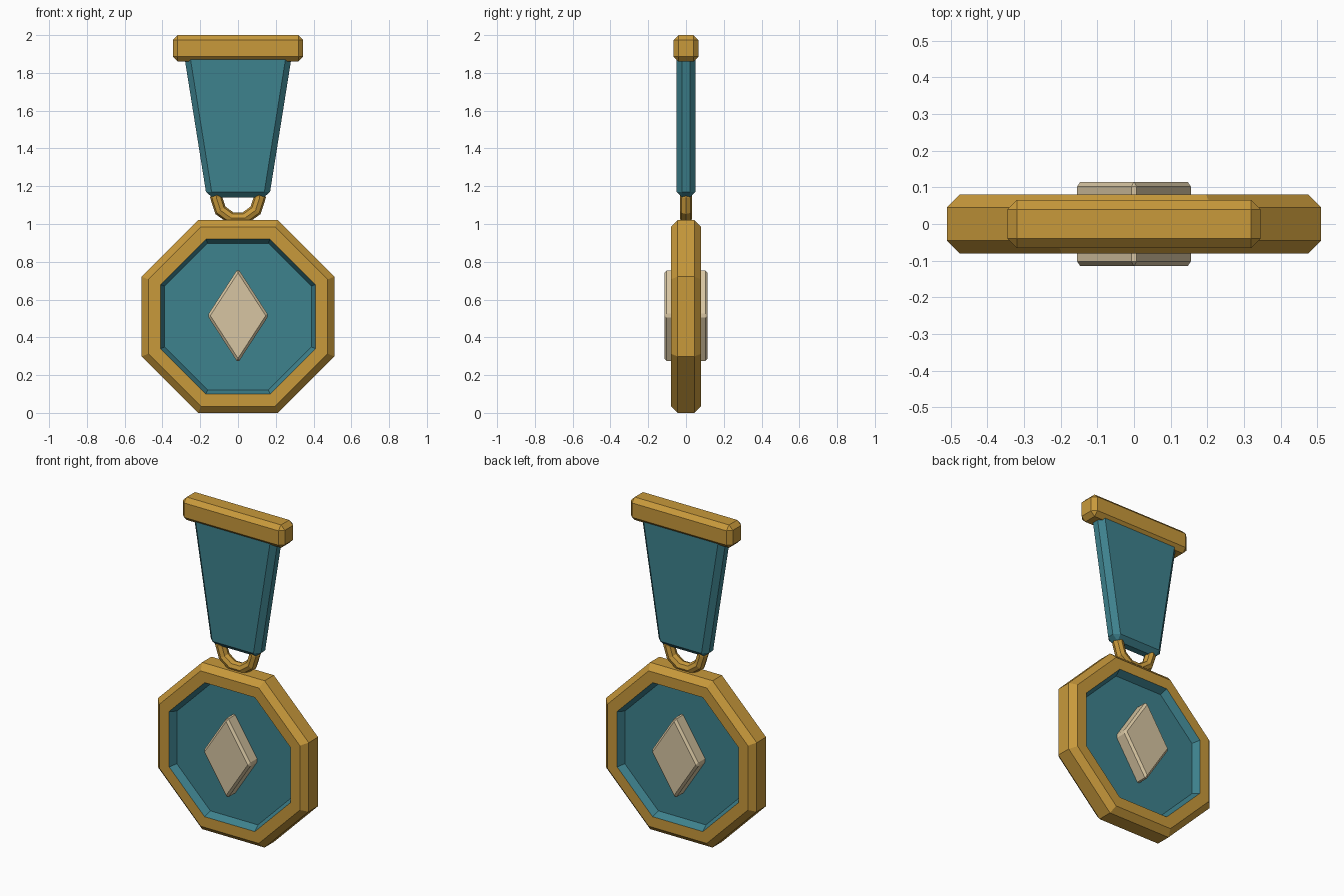
import bpy, bmesh, math

if "Cube" in bpy.data.objects:
    bpy.data.objects.remove(bpy.data.objects["Cube"], do_unlink=True)


def material(name, rgb):
    m = bpy.data.materials.new(name)
    m.use_nodes = True
    m.diffuse_color = (*rgb, 1)
    m.node_tree.nodes["Principled BSDF"].inputs["Base Color"].default_value = (*rgb, 1)
    return m


gold = material("gold", (0.58, 0.32, 0.044))
teal = material("teal", (0.048, 0.223, 0.27))
cream = material("cream", (0.68, 0.56, 0.36))


def finish(bm, name, *mats):
    bmesh.ops.recalc_face_normals(bm, faces=bm.faces)
    mesh = bpy.data.meshes.new(name)
    bm.to_mesh(mesh)
    bm.free()
    for m in mats:
        mesh.materials.append(m)
    obj = bpy.data.objects.new(name, mesh)
    bpy.context.collection.objects.link(obj)
    return obj


def chamfered_plate(name, outline, half_depth, chamfer, mat):
    """Extrude an (x, z) outline along y and chamfer every edge."""
    bm = bmesh.new()
    face = bm.faces.new([bm.verts.new((x, -half_depth, z)) for x, z in outline])
    ext = bmesh.ops.extrude_face_region(bm, geom=[face], use_keep_orig=True)
    back = [v for v in ext["geom"] if isinstance(v, bmesh.types.BMVert)]
    bmesh.ops.translate(bm, verts=back, vec=(0, 2 * half_depth, 0))
    bmesh.ops.recalc_face_normals(bm, faces=bm.faces)
    bmesh.ops.bevel(bm, geom=bm.edges[:], offset=chamfer, segments=1,
                    affect='EDGES', clamp_overlap=True)
    return finish(bm, name, mat)


def trapezoid(bottom, top, low, high):
    return [(-bottom, low), (bottom, low), (top, high), (-top, high)]


# Octagonal medal: stepped rings from the front recess round to the back recess
SIDES, CENTRE = 8, 0.51
half = [(0.388, -0.037), (0.41, -0.08), (0.475, -0.08), (0.51, -0.045)]
profile = half + [(r, -y) for r, y in reversed(half)]
bm = bmesh.new()
rings = []
for apothem, y in profile:
    radius = apothem / math.cos(math.pi / SIDES)
    angles = [(i + 0.5) * math.tau / SIDES for i in range(SIDES)]
    rings.append([bm.verts.new((radius * math.cos(a), y, CENTRE + radius * math.sin(a)))
                  for a in angles])
for step, (a, b) in enumerate(zip(rings, rings[1:])):
    for i in range(SIDES):
        j = (i + 1) % SIDES
        face = bm.faces.new((a[i], a[j], b[j], b[i]))
        # recess walls take the enamel colour
        face.material_index = int(step in (0, len(rings) - 2))
for ring in (rings[0], rings[-1]):
    bm.faces.new(ring).material_index = 1
finish(bm, "medal_disc", gold, teal)

# Diamond emblem through both faces
w, h = 0.162, 0.25
chamfered_plate("diamond_emblem",
                [(-w, CENTRE + 0.005), (0, CENTRE + 0.005 - h),
                 (w, CENTRE + 0.005), (0, CENTRE + 0.005 + h)],
                0.115, 0.013, cream)

# Ribbon and top bar
chamfered_plate("ribbon", trapezoid(0.165, 0.291, 1.14, 1.93), 0.05, 0.03, teal)
chamfered_plate("top_bar", trapezoid(0.345, 0.345, 1.86, 2.0), 0.066, 0.026, gold)

# Hanging ring
bpy.ops.mesh.primitive_torus_add(major_segments=10, minor_segments=8,
                                 major_radius=0.115, minor_radius=0.033,
                                 location=(0, 0, 1.14), rotation=(math.pi / 2, 0, 0))
ring = bpy.context.object
ring.name = "hanging_ring"
ring.data.materials.append(gold)
for p in ring.data.polygons:
    p.use_smooth = False
